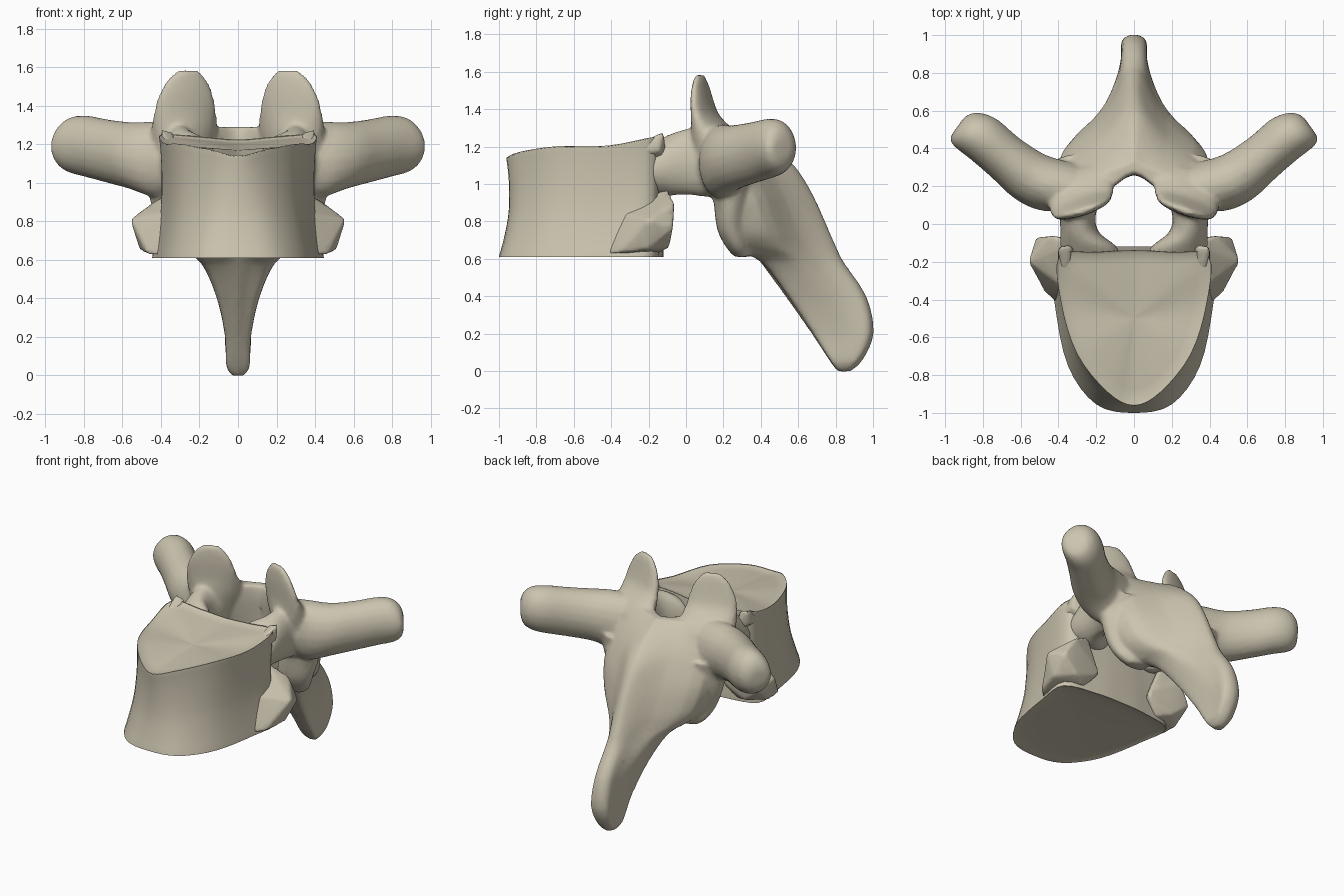
import bpy, bmesh, math
from mathutils import Vector

cube = bpy.data.objects.get("Cube")
if cube:
    bpy.data.objects.remove(cube, do_unlink=True)

bone = bpy.data.materials.new("bone_beige")
bone.use_nodes = True
bone.diffuse_color = (0.60, 0.55, 0.43, 1)
bone.node_tree.nodes["Principled BSDF"].inputs["Base Color"].default_value = bone.diffuse_color


def finish(name, bm):
    """Turn the shells into a smooth-shaded object that keeps crisp edges."""
    bmesh.ops.recalc_face_normals(bm, faces=bm.faces)
    mesh = bpy.data.meshes.new(name)
    bm.to_mesh(mesh)
    bm.free()
    mesh.materials.append(bone)
    mesh.shade_smooth()
    mesh.set_sharp_from_angle(angle=math.radians(40))
    obj = bpy.data.objects.new(name, mesh)
    bpy.context.collection.objects.link(obj)
    return obj


def fuse(obj, rounds):
    """Mirror the shells, weld them into one skin and soften the joins."""
    obj.modifiers.new("Mirror", 'MIRROR').use_mirror_merge = False
    remesh = obj.modifiers.new("Remesh", 'REMESH')
    remesh.mode = 'VOXEL'
    remesh.voxel_size = 0.014
    remesh.use_smooth_shade = True
    obj.modifiers.new("Smooth", 'SMOOTH').iterations = rounds
    obj.modifiers.new("Decimate", 'DECIMATE').ratio = 0.25


def spline(points, closed, steps):
    """Smooth curve passing through every point."""
    n = len(points)
    get = (lambda i: points[i % n]) if closed else (lambda i: points[min(max(i, 0), n - 1)])
    out = []
    for i in range(n if closed else n - 1):
        a, b, c, d = (get(i + k) for k in (-1, 0, 1, 2))
        for s in range(steps):
            t = s / steps
            out.append(b + (c - a) * t / 2 + (a * 2 - b * 5 + c * 4 - d) * t * t / 2
                       + (b * 3 - a - c * 3 + d) * t ** 3 / 2)
    return out if closed else out + [points[-1]]


def loft(bm, rings, around=2, along=3):
    """Add a closed shell through the rings."""
    rings = [spline([Vector(p) for p in r], True, around) for r in rings]
    columns = [spline(list(c), False, along) for c in zip(*rings)]
    loops = [[bm.verts.new(p) for p in r] for r in zip(*columns)]
    n = len(loops[0])
    for lo, hi in zip(loops, loops[1:]):
        for i in range(n):
            j = (i + 1) % n
            bm.faces.new((lo[i], lo[j], hi[j], hi[i]))
    bm.faces.new(loops[0])
    bm.faces.new(loops[-1])


def hull(bm, points):
    verts = [bm.verts.new(p) for p in points]
    bmesh.ops.convex_hull(bm, input=verts)


def oval(center, u, v, ru, rv, sides=10):
    c, u, v = Vector(center), Vector(u), Vector(v)
    angles = [math.tau * i / sides for i in range(sides)]
    return [c + u * ru * math.cos(a) + v * rv * math.sin(a) for a in angles]


def both_sides(half):
    """Close a half outline running from the front midline to the back midline."""
    return half + [(-x, y, z) for x, y, z in half[-2:0:-1]]


def lerp(a, b, t):
    return a + (b - a) * t


X, Y, Z = (1, 0, 0), (0, 1, 0), (0, 0, 1)

# Vertebral body: heart-shaped drum with a waist and dished end plates
body = bmesh.new()
bottom = [(0, -1), (.2, -.955), (.35, -.75), (.42, -.42), (.43, -.19), (.2, -.13), (0, -.12)]
top = [(0, -.96), (.14, -.89), (.3, -.69), (.385, -.42), (.395, -.17), (.2, -.15), (0, -.14)]


def body_ring(t, inset=1.0, dish=0.0):
    half = []
    for (bx, by), (tx, ty) in zip(bottom, top):
        x, y = lerp(bx, tx, t), lerp(by, ty, t)
        waist = 1 - .07 * math.sin(math.pi * t)
        rim = 1.14 + .065 * math.sqrt(min(1, (ty + .96) / .3))
        rim += max(0, ty + .42) * (.07 + .3 * tx)
        if y < -.5:
            y = lerp(y, -.5, 1 - waist)
        z = lerp(.61, lerp(1.18, rim, inset), t)
        half.append((x * waist * inset, lerp(-.5, y, inset), z + dish))
    return both_sides(half)


loft(body, [body_ring(0, .02, .02), body_ring(0, .6, .015), body_ring(0, .95, .006), body_ring(0)]
     + [body_ring(t) for t in (.08, .3, .5, .75, .94, 1)]
     + [body_ring(1, .96, -.012), body_ring(1, .6, -.01), body_ring(1, .02, -.01)], around=4, along=2)
finish("vertebral_body", body)

# Rib facets: shoulders at the lower back corners and pads at the upper ones
facets = bmesh.new()
hull(facets, [(.38, -.44, .63), (.47, -.37, .63), (.51, -.2, .65), (.56, -.2, .81), (.52, -.07, .76),
              (.44, -.06, .9), (.3, -.1, .98), (.2, -.1, .74), (.4, -.09, .66), (.3, -.14, .63),
              (.34, -.36, .85)])
hull(facets, [(.36, -.32, 1.19), (.4, -.31, 1.15), (.405, -.14, 1.18), (.4, -.12, 1.28),
              (.33, -.12, 1.26), (.34, -.24, 1.22), (.3, -.1, 1.1)])
fuse(finish("rib_facets", facets), 3)

# Pedicles: short bars that flare where they join the body
arch = bmesh.new()
loft(arch, [oval((x, y, z), X, Z, rx, rz) for x, y, z, rx, rz in (
    (.22, -.2, 1.07, .16, .12), (.24, -.12, 1.09, .15, .16), (.285, -.05, 1.11, .105, .17),
    (.3, .03, 1.12, .095, .18), (.3, .12, 1.12, .115, .19), (.3, .22, 1.12, .1, .16))])

# Transverse processes: swept back and out with flared, blunt ends
across = Vector((.58, -.81, 0))
loft(arch, [oval((x, y, z), across, Z, w, h) for x, y, z, w, h in (
    (.31, .18, 1.12, .14, .19), (.42, .2, 1.12, .155, .2), (.55, .25, 1.14, .143, .175),
    (.68, .35, 1.165, .128, .165), (.79, .445, 1.19, .128, .16), (.865, .49, 1.195, .118, .145),
    (.915, .51, 1.19, .095, .105), (.935, .515, 1.19, .06, .05))])

# Upper joint processes: upright rounded tabs
loft(arch, [oval((x, y, z), (.95, -.3, 0), Y, w, d) for x, y, z, w, d in (
    (.29, .2, 1.08, .14, .13), (.28, .165, 1.24, .18, .125), (.275, .105, 1.36, .172, .06),
    (.27, .085, 1.45, .152, .042), (.265, .077, 1.53, .113, .03), (.262, .073, 1.582, .06, .018))])

# Lower joint processes: broad tabs flush with the arch
loft(arch, [oval((x, y, z), X, Y, w, d) for x, y, z, w, d in (
    (.32, .24, 1.08, .15, .13), (.31, .24, .92, .15, .095), (.28, .24, .76, .13, .075),
    (.25, .275, .66, .11, .06), (.23, .3, .61, .07, .04))])


# Laminae and spinous process: wide arch narrowing into a long drooping spine
def spine_ring(z, front, back, wide, wing, tip):
    heel = lerp(wing, back, .4)
    return both_sides([(0, front, z), (wide * .4, lerp(front, wing, .55), z), (wide, wing, z),
                       (wide * .98, heel, z), (lerp(tip, wide, .36), lerp(heel, back, .5), z),
                       (tip, back - .03, z), (0, back, z)])


loft(arch, [spine_ring(*row) for row in (
    (1.29, .27, .34, .34, .12, .04), (1.2, .26, .47, .37, .1, .05),
    (1.08, .27, .595, .38, .11, .06), (.92, .28, .69, .39, .16, .05),
    (.75, .31, .765, .35, .2, .05), (.66, .34, .805, .28, .26, .05),
    (.58, .4, .845, .18, .42, .05), (.4, .53, .965, .105, .56, .055),
    (.2, .67, 1.005, .065, .69, .065), (.05, .77, .94, .06, .78, .055),
    (-.002, .81, .88, .03, .82, .025))], around=3)
fuse(finish("vertebral_arch", arch), 6)
